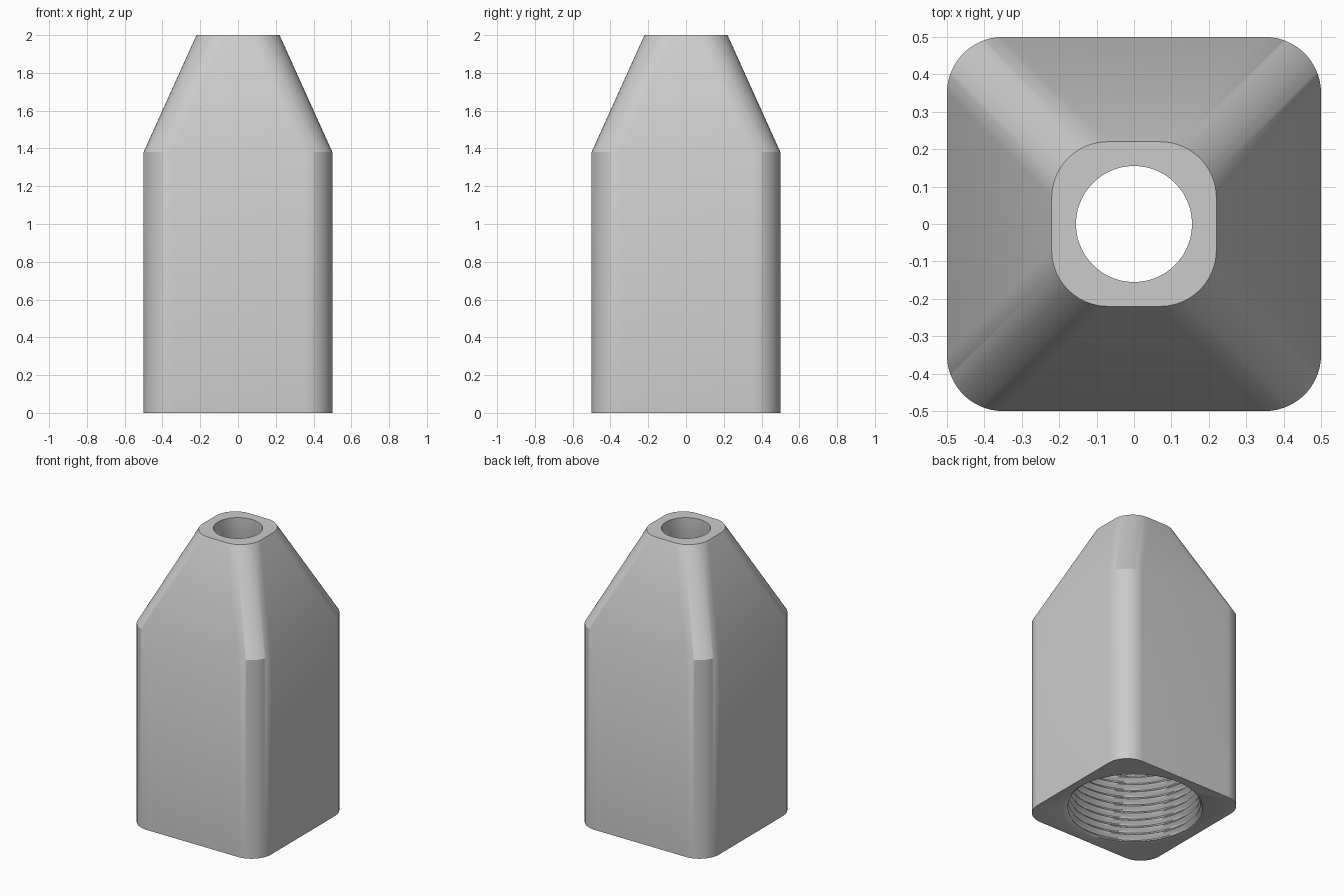
import bpy
import bmesh
import math
from mathutils import Vector

cube = bpy.data.objects.get("Cube")
if cube:
    bpy.data.objects.remove(cube, do_unlink=True)

CORNER = 0.15          # corner radius of the outer shell
STEPS = 24             # facets per rounded corner
COUNT = 4 * (STEPS + 1)
PITCH = 0.052          # thread pitch
THREAD_TOP = 1.2
MAJOR, MINOR = 0.445, 0.415
BORE = 0.155


def rounded_square(half, z):
    points = []
    for quarter in range(4):
        middle = math.radians(45 + 90 * quarter)
        reach = (half - CORNER) * math.sqrt(2)
        for i in range(STEPS + 1):
            a = math.pi / 2 * (quarter + i / STEPS)
            points.append(Vector((reach * math.cos(middle) + CORNER * math.cos(a),
                                  reach * math.sin(middle) + CORNER * math.sin(a), z)))
    return points


def circle(z, radius):
    """Ring whose radius may vary with the turn, as a fraction from 0 to 1."""
    points = []
    for i in range(COUNT):
        turn = (i + 0.5) / COUNT
        a = 2 * math.pi * turn
        r = radius(turn) if callable(radius) else radius
        points.append(Vector((r * math.cos(a), r * math.sin(a), z)))
    return points


def thread_radius(z):
    def radius(turn):
        phase = (z / PITCH - turn) % 1
        return MINOR + (MAJOR - MINOR) * abs(2 * phase - 1)
    return radius


# Outer shell: straight square column and tapered shoulder
rings = [rounded_square(0.5, 0), rounded_square(0.5, 1.38), rounded_square(0.22, 2)]

# Small top bore, opening through a cone into the threaded socket
rings += [circle(2, BORE), circle(1.75, BORE), circle(1.28, MINOR)]

# Helical thread down to the open base
levels = round(THREAD_TOP / PITCH * 8)
for k in range(levels, 0, -1):
    z = THREAD_TOP * k / levels
    rings.append(circle(z, thread_radius(z)))
rings.append(circle(0, MAJOR))

bm = bmesh.new()
loops = [[bm.verts.new(p) for p in ring] for ring in rings]
for lower, upper in zip(loops, loops[1:] + loops[:1]):
    for i in range(COUNT):
        j = (i + 1) % COUNT
        bm.faces.new((lower[i], lower[j], upper[j], upper[i]))
bmesh.ops.recalc_face_normals(bm, faces=bm.faces)

mesh = bpy.data.meshes.new("threaded_cap")
bm.to_mesh(mesh)
bm.free()
cap = bpy.data.objects.new("threaded_cap", mesh)
bpy.context.collection.objects.link(cap)

# Plain grey finish
grey = bpy.data.materials.new("plain_grey")
grey.use_nodes = True
colour = (0.6, 0.6, 0.6, 1)
grey.diffuse_color = colour
grey.node_tree.nodes["Principled BSDF"].inputs["Base Color"].default_value = colour
mesh.materials.append(grey)

bpy.ops.object.select_all(action="DESELECT")
cap.select_set(True)
bpy.context.view_layer.objects.active = cap
bpy.ops.object.shade_smooth_by_angle(angle=math.radians(30))
